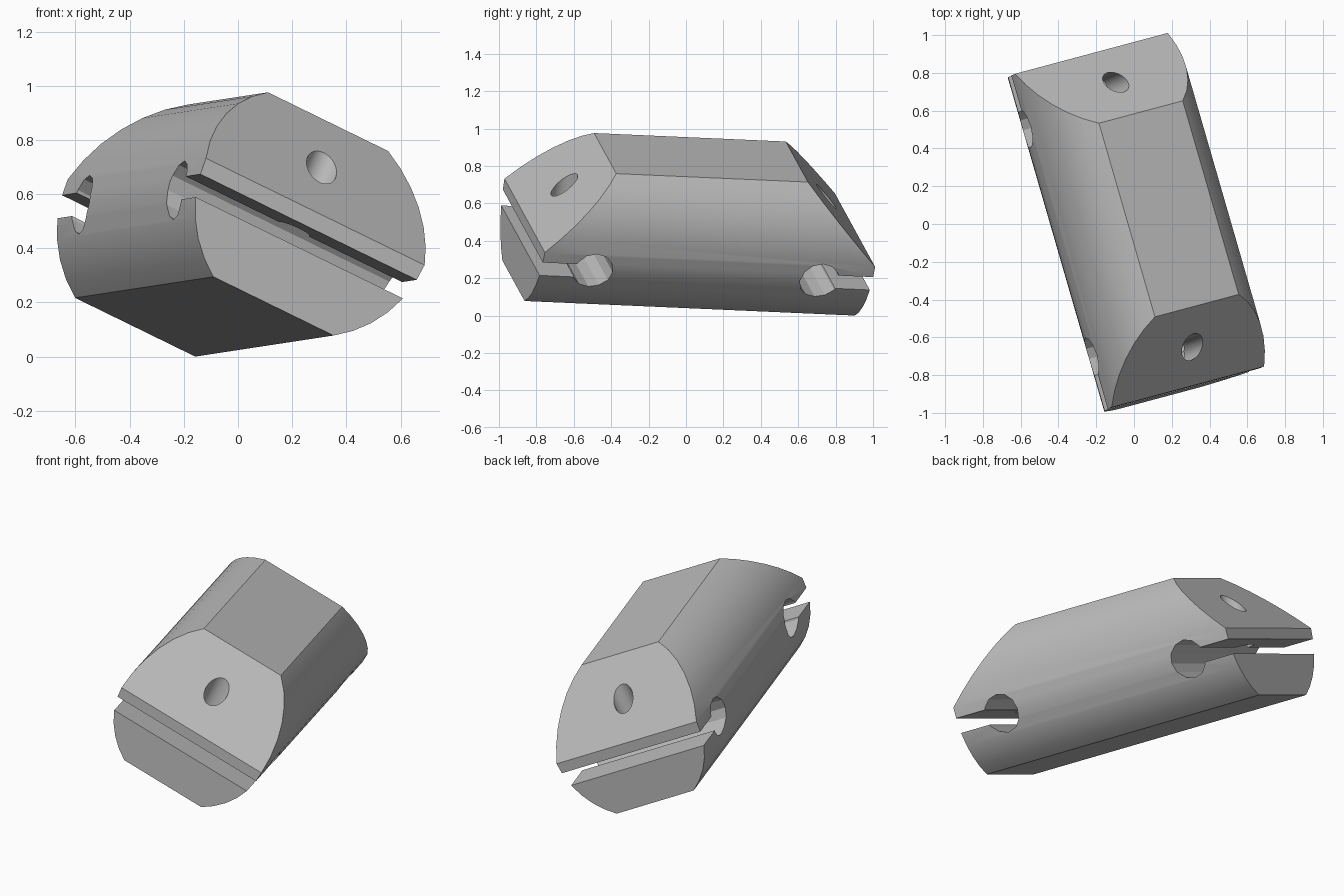
import bpy, bmesh, math
from mathutils import Matrix, Vector

if "Cube" in bpy.data.objects:
    bpy.data.objects.remove(bpy.data.objects["Cube"])

R, HALF_H, HALF_L = 0.462, 0.386, 0.92   # rounded side radius, half height, half length
HOLE_Y, SLOT_Z, SLOT_H = 0.63, -0.105, 0.085

grey = bpy.data.materials.new("plain_grey")
grey.use_nodes = True
grey.diffuse_color = (0.5, 0.5, 0.5, 1)
grey.node_tree.nodes["Principled BSDF"].inputs["Base Color"].default_value = (0.5, 0.5, 0.5, 1)


def make(name, bm):
    bmesh.ops.recalc_face_normals(bm, faces=bm.faces[:])
    mesh = bpy.data.meshes.new(name)
    bm.to_mesh(mesh)
    bm.free()
    mesh.materials.append(grey)
    obj = bpy.data.objects.new(name, mesh)
    bpy.context.collection.objects.link(obj)
    return obj


def cylinder(name, radius, depth, sides, matrix):
    bm = bmesh.new()
    bmesh.ops.create_cone(bm, cap_ends=True, segments=sides, radius1=radius,
                          radius2=radius, depth=depth, matrix=matrix)
    return make(name, bm)


# Body: round-sided bar with flat top and bottom, upper half of each end sloped
limit = math.asin(HALF_H / R)
steps = 12
angles = [limit * (2 * i / steps - 1) for i in range(steps + 1)]
angles += [a + math.pi for a in angles]
count = len(angles)
right_mid = steps // 2
left_mid = right_mid + steps + 1

bm = bmesh.new()
rings = []
for s in (-1, 1):
    ring = []
    for a in angles:
        z = R * math.sin(a)
        ring.append(bm.verts.new((R * math.cos(a), s * (HALF_L - max(0, z)), z)))
    bm.faces.new(ring[right_mid:left_mid + 1])
    bm.faces.new(ring[left_mid:] + ring[:right_mid + 1])
    rings.append(ring)
front, rear = rings
for i in range(count):
    j = (i + 1) % count
    bm.faces.new((front[i], front[j], rear[j], rear[i]))
body = make("clamp_body", bm)

# Slot, cross hole and screw hole at each end
cutters = []
for s in (-1, 1):
    bm = bmesh.new()
    bmesh.ops.create_cube(bm, size=1, matrix=Matrix.Translation((0, s * (HOLE_Y + 0.25), SLOT_Z))
                          @ Matrix.Diagonal((1.4, 0.5, SLOT_H, 1)))
    cutters.append(make("slot_cutter", bm))
    cutters.append(cylinder("cross_hole_cutter", 0.108, 1.4, 12,
                            Matrix.Translation((0, s * HOLE_Y, SLOT_Z))
                            @ Matrix.Rotation(math.pi / 2, 4, 'Y')))
    cutters.append(cylinder("screw_hole_cutter", 0.063, 0.7, 32,
                            Matrix.Translation((0, s * 0.73, SLOT_Z + 0.35))))

bpy.ops.object.select_all(action='DESELECT')
bpy.context.view_layer.objects.active = body
body.select_set(True)
for c in cutters:
    c.hide_render = True
    mod = body.modifiers.new("cut", 'BOOLEAN')
    mod.operation, mod.solver, mod.object = 'DIFFERENCE', 'EXACT', c
    bpy.ops.object.modifier_apply(modifier=mod.name)
for c in cutters:
    bpy.data.objects.remove(c)
bpy.ops.object.shade_smooth_by_angle(angle=math.radians(25))

# Tilted resting pose
back = Vector((-0.2775, 0.9597, -0.0423)).normalized()
across = Vector((0.874, 0.233, -0.427))
across = (across - across.dot(back) * back).normalized()
up = across.cross(back)
pose = Matrix((across, back, up)).transposed().to_4x4()
pose.translation = pose.to_3x3() @ Vector((-0.183, -0.01, 0.468))
body.data.transform(pose)
low = min(v.co.z for v in body.data.vertices)
body.data.transform(Matrix.Translation((0, 0, -low)))
